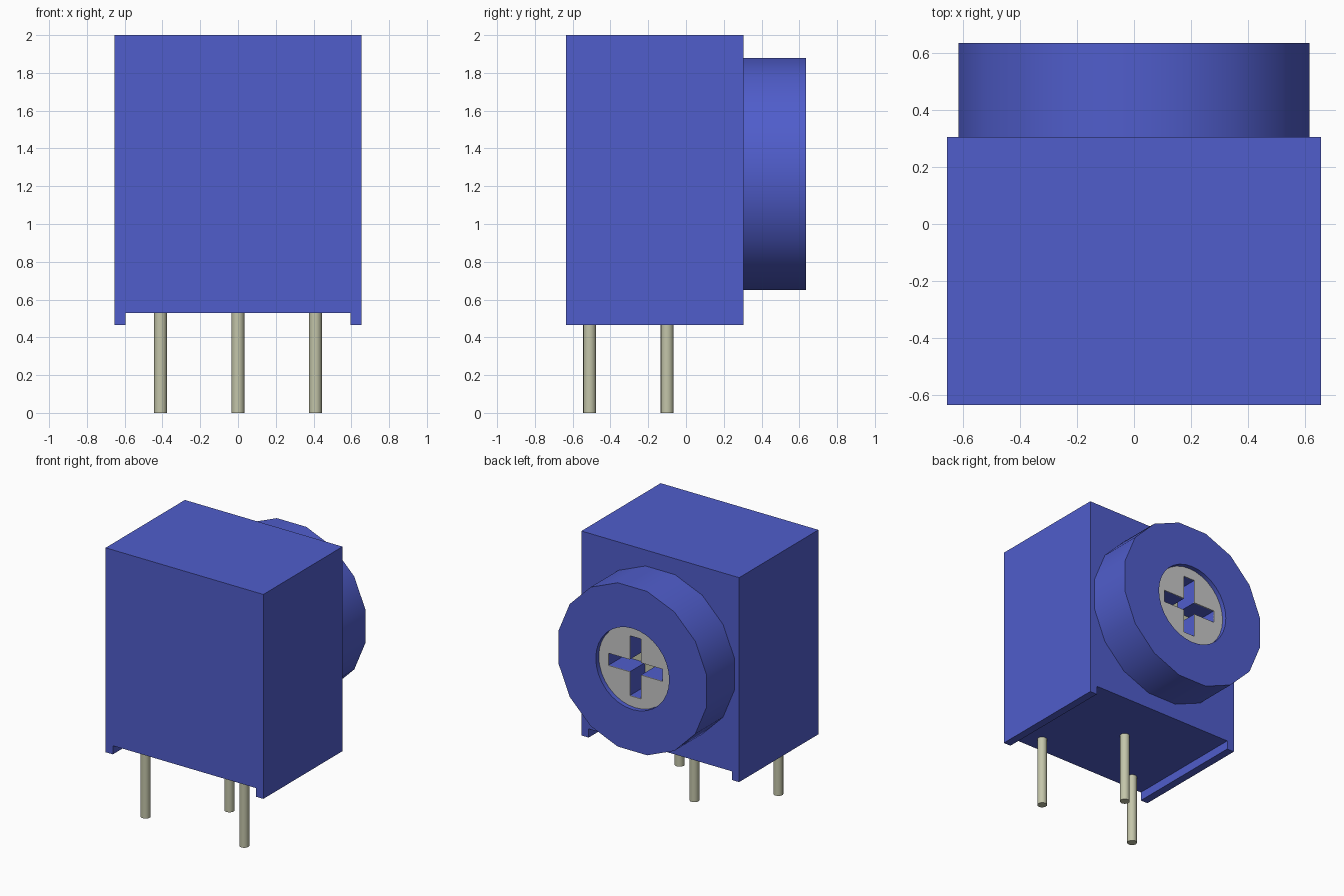
import bpy, bmesh, math
from mathutils import Matrix

cube = bpy.data.objects.get("Cube")
if cube:
    bpy.data.objects.remove(cube, do_unlink=True)


def material(name, rgb):
    mat = bpy.data.materials.new(name)
    mat.use_nodes = True
    mat.diffuse_color = (*rgb, 1)
    mat.node_tree.nodes["Principled BSDF"].inputs["Base Color"].default_value = (*rgb, 1)
    return mat


blue = material("blue plastic", (0.08, 0.11, 0.60))
tin = material("tinned metal", (0.55, 0.56, 0.40))
grey = material("grey metal", (0.58, 0.58, 0.58))


def finish(name, bm, mat):
    bmesh.ops.recalc_face_normals(bm, faces=bm.faces)
    mesh = bpy.data.meshes.new(name)
    bm.to_mesh(mesh)
    bm.free()
    mesh.materials.append(mat)
    obj = bpy.data.objects.new(name, mesh)
    bpy.context.collection.objects.link(obj)
    return obj


def prism(name, points, y0, y1, mat):
    """Extrude an x-z outline from y0 to y1."""
    bm = bmesh.new()
    face = bm.faces.new([bm.verts.new((x, y0, z)) for x, z in points])
    new = bmesh.ops.extrude_face_region(bm, geom=[face])["geom"]
    verts = [v for v in new if isinstance(v, bmesh.types.BMVert)]
    bmesh.ops.translate(bm, verts=verts, vec=(0, y1 - y0, 0))
    return finish(name, bm, mat)


def circle(radius, sides, turn=0.0):
    return [(radius * math.cos(math.tau * (i + turn) / sides),
             AXIS_Z + radius * math.sin(math.tau * (i + turn) / sides))
            for i in range(sides)]


def cross(length, half):
    """Plus-shaped outline, one corner triple per quadrant."""
    pts = []
    for i in range(4):
        rot = Matrix.Rotation(i * math.pi / 2, 2)
        for p in ((length, -half), (length, half), (half, half)):
            x, z = rot @ Matrix.Translation((0, 0, 0)).to_2x2() @ bmesh_vec(p)
            pts.append((x, AXIS_Z + z))
    return pts


def bmesh_vec(p):
    from mathutils import Vector
    return Vector(p)


def smooth(obj):
    bpy.ops.object.select_all(action='DESELECT')
    obj.select_set(True)
    bpy.context.view_layer.objects.active = obj
    bpy.ops.object.shade_smooth_by_angle(angle=math.radians(35))


def cut(obj, cutter):
    mod = obj.modifiers.new("cut", 'BOOLEAN')
    mod.operation = 'DIFFERENCE'
    mod.solver = 'EXACT'
    mod.object = cutter
    bpy.context.view_layer.objects.active = obj
    bpy.ops.object.modifier_apply(modifier=mod.name)


AXIS_Z = 1.265
BACK, KNOB_END = 0.305, 0.635
RECESS = KNOB_END - 0.04
SLOT_FLOOR = KNOB_END - 0.22

# Housing with a skid along each lower side
half = [(0.595, 0.53), (0.595, 0.465), (0.655, 0.465), (0.655, 2.0)]
prism("housing", half + [(-x, z) for x, z in reversed(half)], -0.635, BACK, blue)

# Round boss with a recess and a cross slot
boss = prism("round_boss", circle(0.627, 16, 0.5), BACK, KNOB_END, blue)
recess_cutter = prism("recess_cutter", circle(0.305, 32), RECESS, KNOB_END + 0.1, blue)
slot_cutter = prism("slot_cutter", cross(0.225, 0.046), SLOT_FLOOR, KNOB_END + 0.1, blue)
cut(boss, recess_cutter)
cut(boss, slot_cutter)
smooth(boss)

# Screw face plate, slotted, and the metal at the bottom of the slot
plate = prism("screw_face", circle(0.304, 32), RECESS - 0.002, RECESS + 0.006, grey)
cut(plate, slot_cutter)
prism("slot_floor", cross(0.225, 0.046), SLOT_FLOOR - 0.002, SLOT_FLOOR + 0.004, tin)
for helper in (recess_cutter, slot_cutter):
    bpy.data.objects.remove(helper, do_unlink=True)

# Three pins, the middle one set further back
for name, x, y in (("right_pin", -0.41, -0.51), ("middle_pin", 0, -0.10), ("left_pin", 0.41, -0.51)):
    bm = bmesh.new()
    bmesh.ops.create_cone(bm, cap_ends=True, segments=16, radius1=0.034, radius2=0.034,
                          depth=0.54, matrix=Matrix.Translation((x, y, 0.27)))
    smooth(finish(name, bm, tin))
